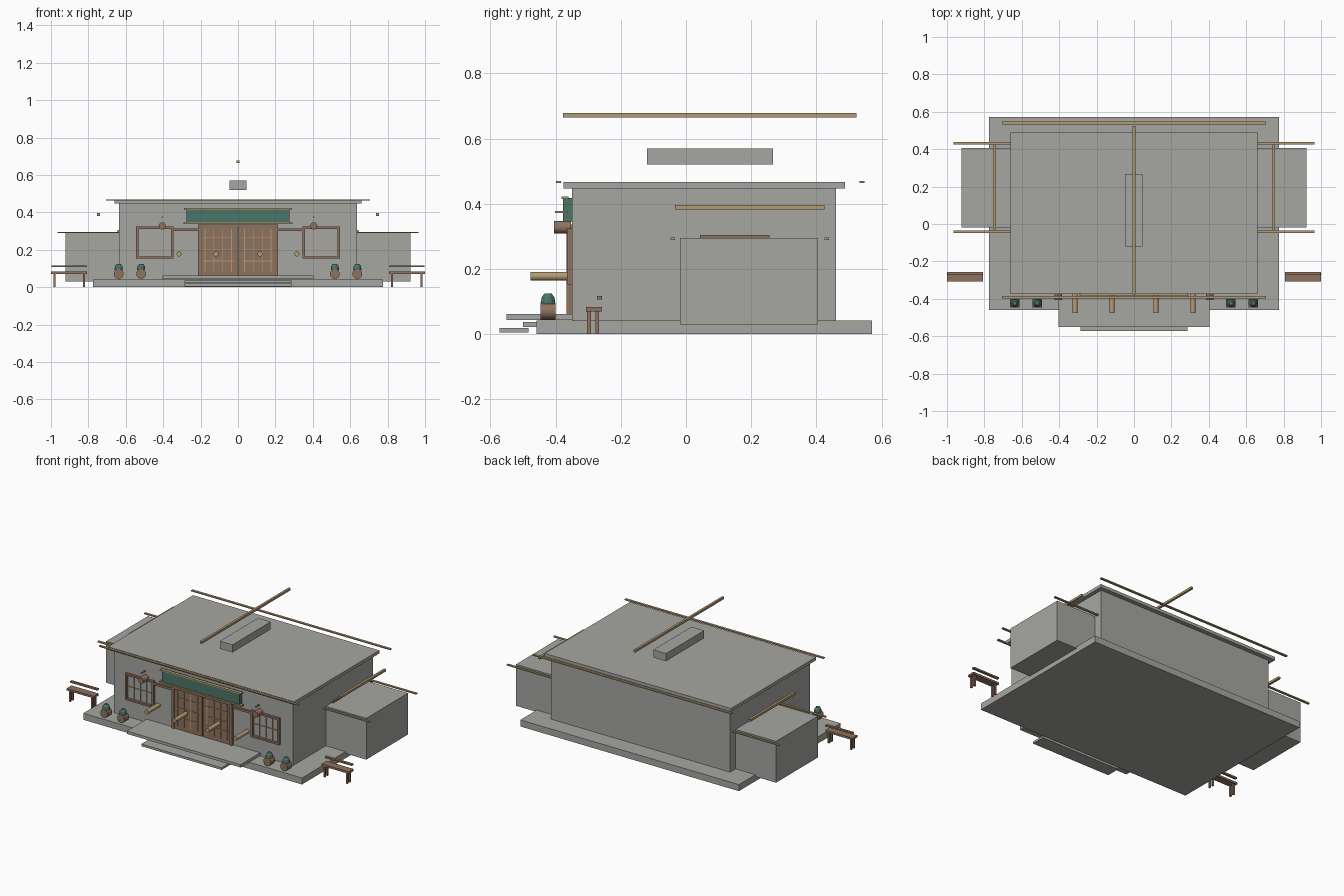
import bpy, bmesh, math
from mathutils import Matrix, Vector

if "Cube" in bpy.data.objects:
    bpy.data.objects.remove(bpy.data.objects["Cube"])


def material(name, rgb):
    m = bpy.data.materials.new(name)
    m.diffuse_color = (*rgb, 1)
    m.use_nodes = True
    m.node_tree.nodes["Principled BSDF"].inputs["Base Color"].default_value = m.diffuse_color
    return m


STONE = material("stone grey", (0.38, 0.39, 0.36))
BROWN = material("wood brown", (0.28, 0.17, 0.115))
TAN = material("light timber", (0.45, 0.33, 0.17))
GREEN = material("muted green", (0.07, 0.18, 0.135))


def finish(name, bm, mat, smooth=False):
    me = bpy.data.meshes.new(name)
    bm.to_mesh(me)
    bm.free()
    me.materials.append(mat)
    if smooth:
        me.polygons.foreach_set("use_smooth", [True] * len(me.polygons))
        me.set_sharp_from_angle(angle=math.radians(40))
    ob = bpy.data.objects.new(name, me)
    bpy.context.collection.objects.link(ob)
    return ob


def box(name, x, y, z, mat):
    """Box from (min, max) ranges on each axis."""
    bm = bmesh.new()
    lo, hi = Vector((x[0], y[0], z[0])), Vector((x[1], y[1], z[1]))
    size = hi - lo
    mtx = Matrix.Translation((lo + hi) / 2) @ Matrix.Diagonal((*size, 1))
    bmesh.ops.create_cube(bm, size=1, matrix=mtx)
    return finish(name, bm, mat)


def cbox(name, half, y, z, mat):
    return box(name, (-half, half), y, z, mat)


def side_box(name, s, x, y, z, mat):
    """Box on the right (s=1) or mirrored to the left (s=-1)."""
    return box(name, sorted((s * x[0], s * x[1])), y, z, mat)


def rod(name, x, z, r, y, mat, sides=20):
    """Cylinder lying along y."""
    bm = bmesh.new()
    mtx = Matrix.Translation((x, (y[0] + y[1]) / 2, z)) @ Matrix.Rotation(math.pi / 2, 4, 'X')
    bmesh.ops.create_cone(bm, cap_ends=True, segments=sides, radius1=r, radius2=r,
                          depth=y[1] - y[0], matrix=mtx)
    return finish(name, bm, mat, True)


# Foundation, hall and flat roof
cbox("foundation", 0.775, (-0.459, 0.571), (0, 0.042), STONE)
cbox("hall", 0.635, (-0.35, 0.46), (0.042, 0.447), STONE)
cbox("roof_slab", 0.66, (-0.375, 0.488), (0.447, 0.467), STONE)
cbox("front_eave_beam", 0.705, (-0.399, -0.384), (0.463, 0.47), TAN)
cbox("back_eave_beam", 0.705, (0.532, 0.547), (0.463, 0.47), TAN)
cbox("ridge_block", 0.045, (-0.12, 0.267), (0.521, 0.57), STONE)
cbox("ridge_pole", 0.007, (-0.377, 0.523), (0.664, 0.678), TAN)

# Entrance steps
cbox("landing", 0.403, (-0.55, -0.35), (0.044, 0.062), STONE)
cbox("middle_step", 0.285, (-0.50, -0.40), (0.022, 0.037), STONE)
cbox("bottom_step", 0.285, (-0.572, -0.483), (0.005, 0.019), STONE)

# Sign over the entrance
cbox("sign_board", 0.275, (-0.377, -0.35), (0.345, 0.418), GREEN)
cbox("sign_top_rail", 0.288, (-0.381, -0.36), (0.415, 0.423), TAN)
cbox("sign_bottom_rail", 0.292, (-0.381, -0.36), (0.338, 0.347), TAN)
cbox("lintel", 0.213, (-0.368, -0.35), (0.318, 0.336), BROWN)

for s in (-1, 1):
    # Door leaf with lattice
    side_box("door_leaf", s, (0.004, 0.2), (-0.36, -0.35), (0.062, 0.318), BROWN)
    side_box("door_post", s, (0.198, 0.213), (-0.367, -0.35), (0.062, 0.336), BROWN)
    for i in range(4):
        cx = 0.035 + i * 0.047
        side_box("door_lattice_upright", s, (cx - 0.002, cx + 0.002),
                 (-0.364, -0.36), (0.085, 0.31), TAN)
    for cz in (0.14, 0.2, 0.265):
        side_box("door_lattice_bar", s, (0.025, 0.186), (-0.364, -0.36),
                 (cz - 0.002, cz + 0.002), TAN)

    # Front window with frame and thin lattice
    y = (-0.365, -0.35)
    side_box("window_frame_top", s, (0.345, 0.545), y, (0.312, 0.324), BROWN)
    side_box("window_frame_bottom", s, (0.345, 0.545), y, (0.153, 0.165), BROWN)
    side_box("window_frame_inner", s, (0.345, 0.357), y, (0.165, 0.312), BROWN)
    side_box("window_frame_outer", s, (0.533, 0.545), y, (0.165, 0.312), BROWN)
    for cx in (0.4, 0.445, 0.49):
        side_box("window_lattice_upright", s, (cx - 0.0015, cx + 0.0015),
                 (-0.355, -0.35), (0.165, 0.312), TAN)
    side_box("window_lattice_bar", s, (0.357, 0.533), (-0.355, -0.35), (0.237, 0.24), TAN)
    side_box("wall_rail", s, (0.213, 0.345), (-0.362, -0.35), (0.3, 0.314), BROWN)

    # Lantern above the window
    rod("lantern", s * 0.405, 0.328, 0.019, (-0.405, -0.352), BROWN)
    side_box("lantern_hanger", s, (0.401, 0.409), (-0.401, -0.364), (0.372, 0.378), TAN)

    # Projecting timber ends
    for x in (0.117, 0.315):
        rod("timber_end", s * x, 0.178, 0.0135, (-0.477, -0.355), TAN)

    # Round pots with plants
    for x in (0.518, 0.638):
        rod("pot", s * x, 0.071, 0.026, (-0.446, -0.4), BROWN)
        bm = bmesh.new()
        for z0, z1, r0, r1 in ((0.093, 0.112, 0.022, 0.02), (0.112, 0.125, 0.02, 0.011)):
            bmesh.ops.create_cone(bm, cap_ends=True, segments=12, radius1=r0, radius2=r1,
                                  depth=z1 - z0,
                                  matrix=Matrix.Translation((s * x, -0.423, (z0 + z1) / 2)))
        finish("pot_plant", bm, GREEN)

    # Side wing with eave beams
    side_box("wing", s, (0.6, 0.922), (-0.018, 0.405), (0.03, 0.295), STONE)
    for y0 in (-0.048, 0.424):
        side_box("wing_eave_beam", s, (0.6, 0.964), (y0, y0 + 0.014), (0.289, 0.296), TAN)
    side_box("wing_ridge_pole", s, (0.738, 0.753), (-0.034, 0.424), (0.382, 0.396), TAN)
    side_box("side_door", s, (0.63, 0.645), (0.043, 0.256), (0.05, 0.305), BROWN)

    # Bench with back rail
    side_box("bench_seat", s, (0.807, 1.0), (-0.307, -0.258), (0.07, 0.083), BROWN)
    side_box("bench_back_rail", s, (0.807, 0.998), (-0.273, -0.257), (0.107, 0.117), BROWN)
    for x in (0.818, 0.976):
        for y0 in (-0.303, -0.277):
            side_box("bench_leg", s, (x, x + 0.011), (y0, y0 + 0.011), (0, 0.07), BROWN)
